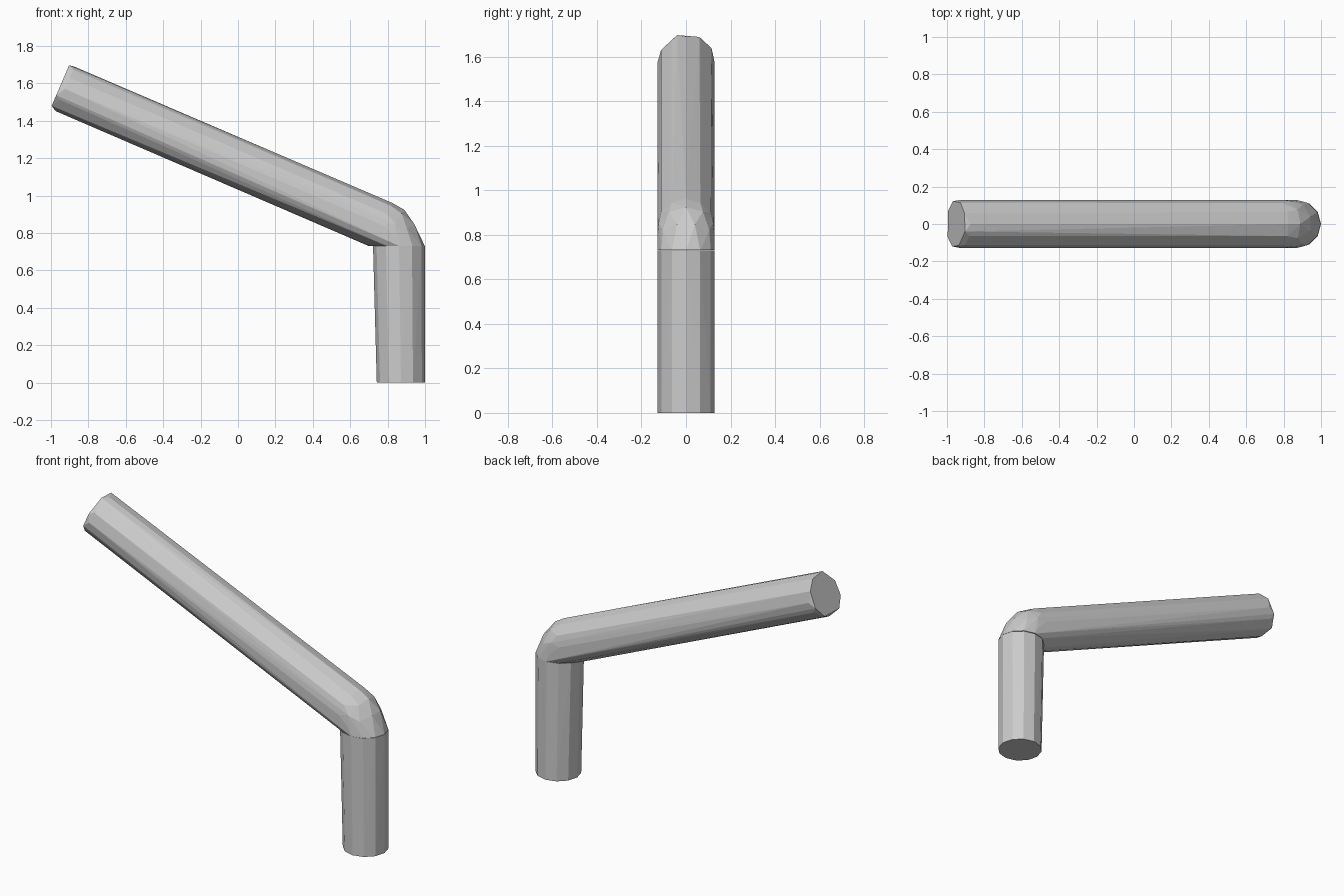
import bpy, bmesh, math
from mathutils import Vector

if "Cube" in bpy.data.objects:
    bpy.data.objects.remove(bpy.data.objects["Cube"])

R = 0.129


def ring(cx, cz, tilt, r=R, n=12, phase=0.0, rx=None):
    """Circle of points; tilt is the angle in XZ of the ring's 'up' direction."""
    u = Vector((math.cos(tilt), 0, math.sin(tilt))) * (rx or r)
    v = Vector((0, r, 0))
    c = Vector((cx, 0, cz))
    return [c + u * math.cos(phase + 2 * math.pi * i / n)
            + v * math.sin(phase + 2 * math.pi * i / n) for i in range(n)]


def hull_object(name, points, floor=None):
    bm = bmesh.new()
    for p in points:
        bm.verts.new(p)
    res = bmesh.ops.convex_hull(bm, input=bm.verts)
    junk = [v for v in set(res["geom_interior"] + res["geom_unused"])
            if isinstance(v, bmesh.types.BMVert)]
    bmesh.ops.delete(bm, geom=junk, context='VERTS')
    if floor is not None:
        # trim flat where the part meets its neighbour
        bmesh.ops.bisect_plane(bm, geom=bm.verts[:] + bm.edges[:] + bm.faces[:],
                               plane_co=(0, 0, floor), plane_no=(0, 0, 1), clear_inner=True)
        bmesh.ops.holes_fill(bm, edges=[e for e in bm.edges if e.is_boundary])
    bmesh.ops.dissolve_limit(bm, angle_limit=math.radians(1), verts=bm.verts, edges=bm.edges)
    bmesh.ops.recalc_face_normals(bm, faces=bm.faces)
    me = bpy.data.meshes.new(name)
    bm.to_mesh(me)
    bm.free()
    ob = bpy.data.objects.new(name, me)
    bpy.context.collection.objects.link(ob)
    return ob


up = math.radians(66.8)   # normal of the sloping arm's top edge

# Upright leg, slightly wider at the top
hull_object("leg", ring(0.871, 0, 0, 0.127, rx=0.129)
            + ring(0.861, 0.73, 0, 0.127, rx=0.139))

# Sloping arm: irregular chamfered end, straight tube, faceted elbow
end = Vector((-0.952, 0, 1.583))
v_dir = Vector((math.cos(up), 0, math.sin(up)))
end_outline = [(-0.04, 0.124), (0.06, 0.115), (0.115, 0.06), (0.122, -0.04),
               (0.07, -0.108), (-0.07, -0.112), (-0.12, -0.05), (-0.115, 0.04)]
points = [end + v_dir * v + Vector((0, y, 0)) for y, v in end_outline]
points += ring(-0.925, 1.571, up)
points += ring(0.775, 0.842, up)
points += ring(0.816, 0.818, math.radians(55), n=10)
points += ring(0.837, 0.785, math.radians(30), n=10, phase=math.pi / 10)
points += ring(0.869, 0.728, 0, rx=0.131)
hull_object("arm", points, floor=0.732)
